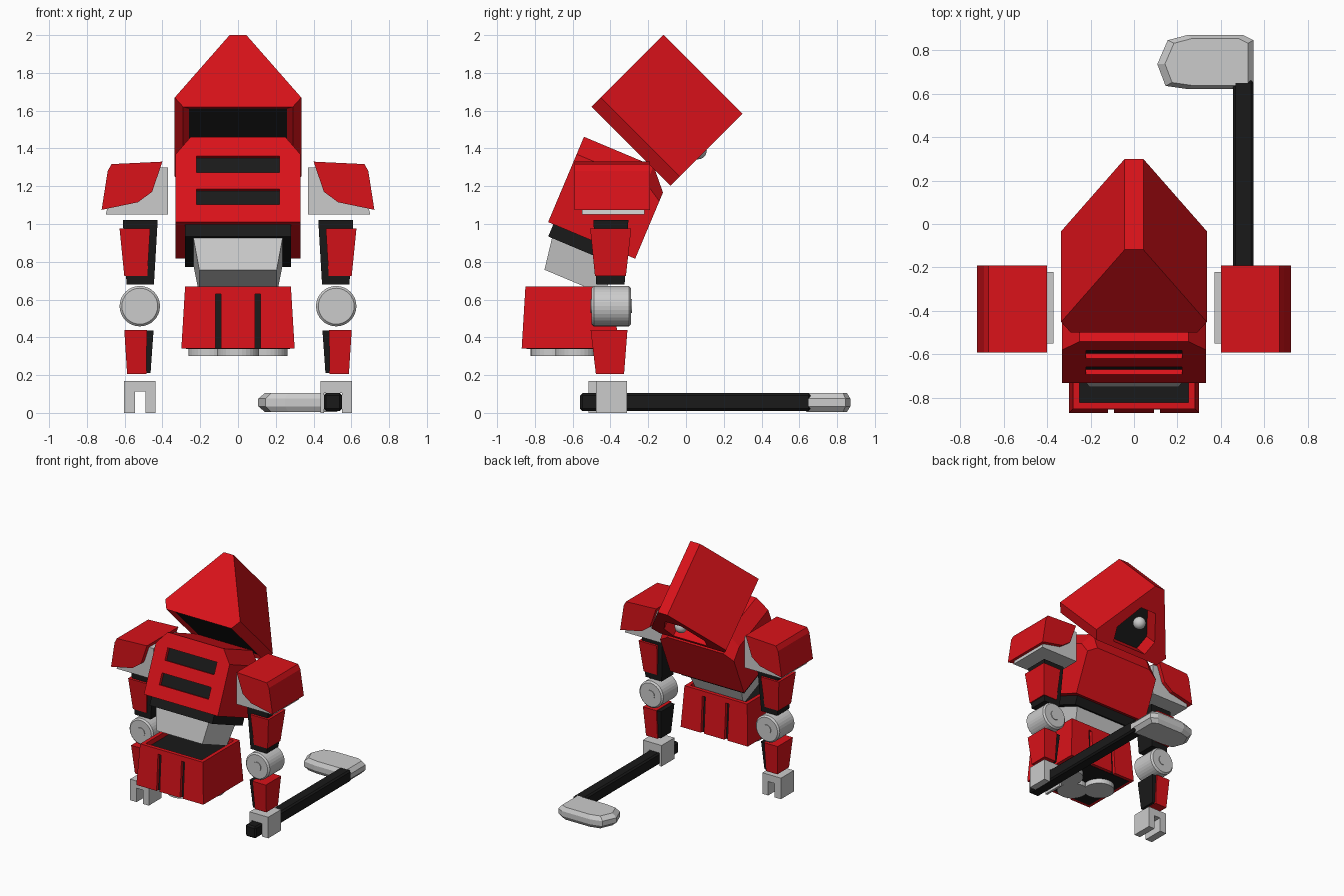
import bpy, bmesh
from math import radians, pi
from mathutils import Matrix, Vector

if "Cube" in bpy.data.objects:
    bpy.data.objects.remove(bpy.data.objects["Cube"])


def material(name, rgb):
    m = bpy.data.materials.new(name)
    m.diffuse_color = (*rgb, 1)
    m.use_nodes = True
    m.node_tree.nodes["Principled BSDF"].inputs["Base Color"].default_value = m.diffuse_color
    return m


RED = material("red", (0.70, 0.006, 0.01))
BLACK = material("black", (0.01, 0.01, 0.01))
WHITE = material("pale", (0.8, 0.8, 0.8))
I = Matrix.Identity(4)


def finish(name, bm, mats, M=I, bevel=0):
    bmesh.ops.recalc_face_normals(bm, faces=bm.faces)
    bm.transform(M)
    me = bpy.data.meshes.new(name)
    bm.to_mesh(me)
    bm.free()
    for m in mats:
        me.materials.append(m)
    ob = bpy.data.objects.new(name, me)
    bpy.context.collection.objects.link(ob)
    if bevel:
        b = ob.modifiers.new("bevel", 'BEVEL')
        b.width, b.segments, b.limit_method = bevel, 1, 'ANGLE'
    return ob


def loft_bm(sections, end_mat=0):
    """Join matching rings of points and cap both ends."""
    bm = bmesh.new()
    rings = [[bm.verts.new(p) for p in s] for s in sections]
    n = len(rings[0])
    for a, b in zip(rings, rings[1:]):
        for i in range(n):
            j = (i + 1) % n
            bm.faces.new((a[i], a[j], b[j], b[i]))
    bm.faces.new(rings[0])
    bm.faces.new(rings[-1]).material_index = end_mat
    return bm


def loft(name, sections, mat=None, M=I, bevel=0):
    return finish(name, loft_bm(sections), [mat] if mat else [], M, bevel)


def rect(x0, x1, y0, y1, z):
    return [(x0, y0, z), (x1, y0, z), (x1, y1, z), (x0, y1, z)]


def box(name, x0, x1, y0, y1, z0, z1, mat=None, M=I, bevel=0):
    return loft(name, [rect(x0, x1, y0, y1, z0), rect(x0, x1, y0, y1, z1)], mat, M, bevel)


def prism_y(profile, y):
    return [(x, y, z) for x, z in profile]


def cylinder(name, c, r, h, axis_y=False, mat=None, bevel=0, sides=32):
    bm = bmesh.new()
    bmesh.ops.create_cone(bm, cap_ends=True, segments=sides, radius1=r, radius2=r, depth=h)
    R = Matrix.Rotation(pi / 2, 4, 'X') if axis_y else I
    return finish(name, bm, [mat] if mat else [], Matrix.Translation(c) @ R, bevel)


def cut(ob, cutter):
    cutter.hide_render = True
    cutter.display_type = 'WIRE'
    m = ob.modifiers.new("cut", 'BOOLEAN')
    m.operation, m.object, m.solver = 'DIFFERENCE', cutter, 'EXACT'


# Hood: house-shaped prism pitched down, with a recessed face opening
HEAD = Matrix.Translation((0, -0.5, 1.62)) @ Matrix.Rotation(radians(-45), 4, 'X')
outer = [(-.29, 0), (.29, 0), (.335, .07), (.043, .54), (-.043, .54), (-.335, .07)]
inner = [(-.15, .04), (.15, .04), (.18, .15), (.07, .35), (-.07, .35), (-.18, .15)]
bm = loft_bm([prism_y(outer, 0), prism_y(outer, .59), prism_y(inner, .59), prism_y(inner, .46)], 1)
bmesh.ops.recalc_face_normals(bm, faces=bm.faces)
under = [f for f in bm.faces if f.normal.z < -.99 and all(abs(v.co.z) < .001 for v in f.verts)]
bmesh.ops.inset_region(bm, faces=under, thickness=.045, depth=-.02)
for f in under:
    f.material_index = 1
finish("hood", bm, [RED, BLACK], HEAD)

# Eye in the opening
bm = bmesh.new()
bmesh.ops.create_uvsphere(bm, u_segments=24, v_segments=12, radius=.048)
eye = finish("eye", bm, [WHITE], HEAD @ Matrix.Translation((0, .56, .235)))
for p in eye.data.polygons:
    p.use_smooth = True

# Leaning chest with chamfered shoulders and two vents
BODY = Matrix.Translation((0, -.73, 1.01)) @ Matrix.Rotation(radians(-22.8), 4, 'X')
front = [(-.33, 0), (.33, 0), (.33, .39), (.25, .49), (-.25, .49), (-.33, .39)]
back = [(-.33, 0), (.33, 0), (.33, .33), (.25, .38), (-.25, .38), (-.33, .33)]
chest = loft("chest", [prism_y(front, 0), prism_y(front, .40), prism_y(back, .50)], RED, BODY)
for i, (z0, z1) in enumerate(((.10, .19), (.285, .38))):
    cut(chest, box(f"vent_cutter_{i}", -.22, .22, -.05, .05, z0, z1, RED, BODY))
    box(f"vent_{i}", -.22, .22, .025, .06, z0, z1, BLACK, BODY)

# Waist
box("waist_band", -.28, .28, .03, .45, -.07, .01, BLACK, BODY)
loft("waist", [rect(-.205, .205, .08, .42, -.24), rect(-.238, .238, .05, .42, -.06)], None, BODY)

# Pelvis skirt: open shell around a black core, slotted front and back
skirt = loft("pelvis_skirt", [rect(-.27, .27, -.84, -.39, .36), rect(-.27, .27, -.84, -.39, .34),
                              rect(-.30, .30, -.87, -.36, .34), rect(-.28, .28, -.85, -.38, .67),
                              rect(-.25, .25, -.82, -.41, .67), rect(-.25, .25, -.82, -.41, .60)], RED)
for s in (-1, 1):
    cut(skirt, box(f"slit_cutter_{s}", s * .105 - .014, s * .105 + .014, -1, -.2, .3, .63, RED))
loft("pelvis_core", [rect(-.275, .275, -.845, -.385, .338), rect(-.255, .255, -.828, -.402, .63)], BLACK)
for i, (x, y) in enumerate(((0.0, -.71), (-.15, -.58), (.15, -.58))):
    cylinder(f"thruster_{i}", (x, y, .325), .112, .05)

# Arms
for s, side in ((1, "right"), (-1, "left")):
    def sx(pts):
        return [(s * x, z) for x, z in pts]

    def tapered(name, top, bottom, mat):
        rings = [[(s * x, y, z) for x, y, z in rect(*r)] for r in (bottom, top)]
        loft(f"{side}_{name}", rings, mat)

    pad = sx([(.40, 1.33), (.67, 1.317), (.69, 1.28), (.722, 1.075), (.53, 1.115), (.455, 1.17)])
    loft(f"{side}_shoulder_pad", [prism_y(pad, -.59), prism_y(pad, -.19)], RED)
    joint = sx([(.37, 1.05), (.37, 1.30), (.64, 1.30), (.70, 1.05)])
    loft(f"{side}_shoulder_joint", [prism_y(joint, -.55), prism_y(joint, -.22)])

    tapered("upper_arm", (.425, .61, -.49, -.305, 1.02), (.445, .59, -.475, -.325, .68), BLACK)
    tapered("upper_arm_cover", (.465, .627, -.507, -.29, .975), (.48, .602, -.482, -.318, .725), RED)

    # Elbow hub with a small raised cap
    cylinder(f"{side}_elbow", (s * .52, -.395, .565), .107, .21, True, None, .012)
    cylinder(f"{side}_elbow_cap", (s * .52, -.395, .565), .037, .22, True)

    tapered("forearm", (.447, .59, -.49, -.32, .437), (.463, .575, -.47, -.34, .21), BLACK)
    tapered("forearm_cover", (.482, .602, -.505, -.31, .44), (.485, .587, -.477, -.328, .205), RED)

    # Claw hand, slotted from below
    a, b, h = (.455, .55, .105) if s > 0 else (.49, .545, .112)
    hand = sx([(.437, 0), (.437, .17), (.604, .17), (.604, 0), (b, 0), (b, h), (a, h), (a, 0)])
    y0 = -.477 if s > 0 else -.515
    loft(f"{side}_hand", [prism_y(hand, y0), prism_y(hand, y0 + .165)])

# Stick held in the right hand
box("stick_shaft", .455, .55, -.56, .66, .01, .105, BLACK, I, .012)
outline = [(.55, .62), (.55, .845), (.50, .87), (.25, .87), (.155, .845), (.107, .735), (.145, .635), (.25, .62)]
c = Vector((.36, .745))


def ring(k, z):
    return [(c.x + (x - c.x) * k, c.y + (y - c.y) * k, z) for x, y in outline]


loft("stick_blade", [ring(.86, .005), ring(1, .035), ring(1, .075), ring(.86, .105)])
